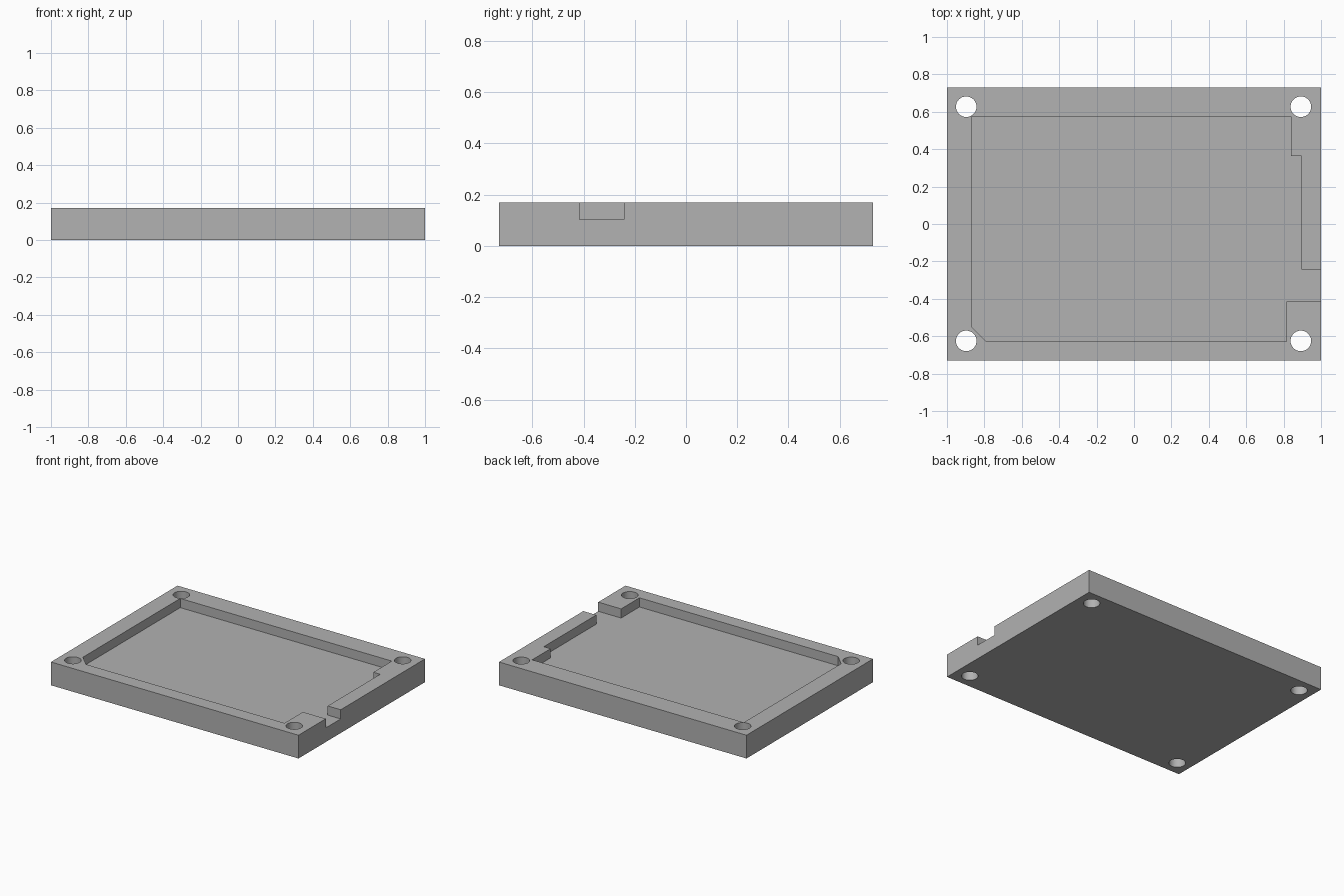
import bpy, bmesh, math

cube = bpy.data.objects.get("Cube")
if cube:
    bpy.data.objects.remove(cube)

HEIGHT, FLOOR = 0.17, 0.103
HALF_DEPTH = 0.73

grey = bpy.data.materials.new("plain_grey")
grey.use_nodes = True
colour = (0.445, 0.445, 0.445, 1)
grey.diffuse_color = colour
grey.node_tree.nodes["Principled BSDF"].inputs["Base Color"].default_value = colour


def prism(name, outline, z0, z1):
    """Extrude a counter-clockwise outline from z0 up to z1."""
    bm = bmesh.new()
    base = bm.faces.new([bm.verts.new((x, y, z0)) for x, y in outline])
    top = bmesh.ops.extrude_face_region(bm, geom=[base])["geom"]
    verts = [v for v in top if isinstance(v, bmesh.types.BMVert)]
    bmesh.ops.translate(bm, verts=verts, vec=(0, 0, z1 - z0))
    bmesh.ops.recalc_face_normals(bm, faces=bm.faces)
    mesh = bpy.data.meshes.new(name)
    bm.to_mesh(mesh)
    bm.free()
    mesh.materials.append(grey)
    obj = bpy.data.objects.new(name, mesh)
    bpy.context.collection.objects.link(obj)
    return obj


def circle(cx, cy, r, n=48):
    return [(cx + r * math.cos(2 * math.pi * i / n),
             cy + r * math.sin(2 * math.pi * i / n)) for i in range(n)]


# Rectangular tray body
tray = prism("tray", [(-1, -HALF_DEPTH), (1, -HALF_DEPTH),
                      (1, HALF_DEPTH), (-1, HALF_DEPTH)], 0, HEIGHT)

# Stepped pocket with a bevelled corner and a slot out through the side wall
pocket = [(-0.79, -0.627), (0.815, -0.627), (0.815, -0.415), (1.1, -0.415),
          (1.1, -0.243), (0.895, -0.243), (0.895, 0.363), (0.84, 0.363),
          (0.84, 0.576), (-0.87, 0.576), (-0.87, -0.547)]
cutters = [prism("pocket_cutter", pocket, FLOOR, HEIGHT + 0.1)]

# Four through holes at the corners
for x in (-0.897, 0.892):
    for y in (-0.625, 0.627):
        cutters.append(prism("hole_cutter", circle(x, y, 0.055), -0.1, HEIGHT + 0.1))

# Cut everything out of the body, then discard the cutters
bpy.context.view_layer.objects.active = tray
tray.select_set(True)
for cutter in cutters:
    cutter.hide_render = True
    mod = tray.modifiers.new("cut", "BOOLEAN")
    mod.operation = "DIFFERENCE"
    mod.solver = "EXACT"
    mod.object = cutter
    bpy.ops.object.modifier_apply(modifier=mod.name)
    bpy.data.objects.remove(cutter)

# Smooth hole walls, sharp edges elsewhere
bpy.ops.object.shade_smooth_by_angle(angle=math.radians(30))
